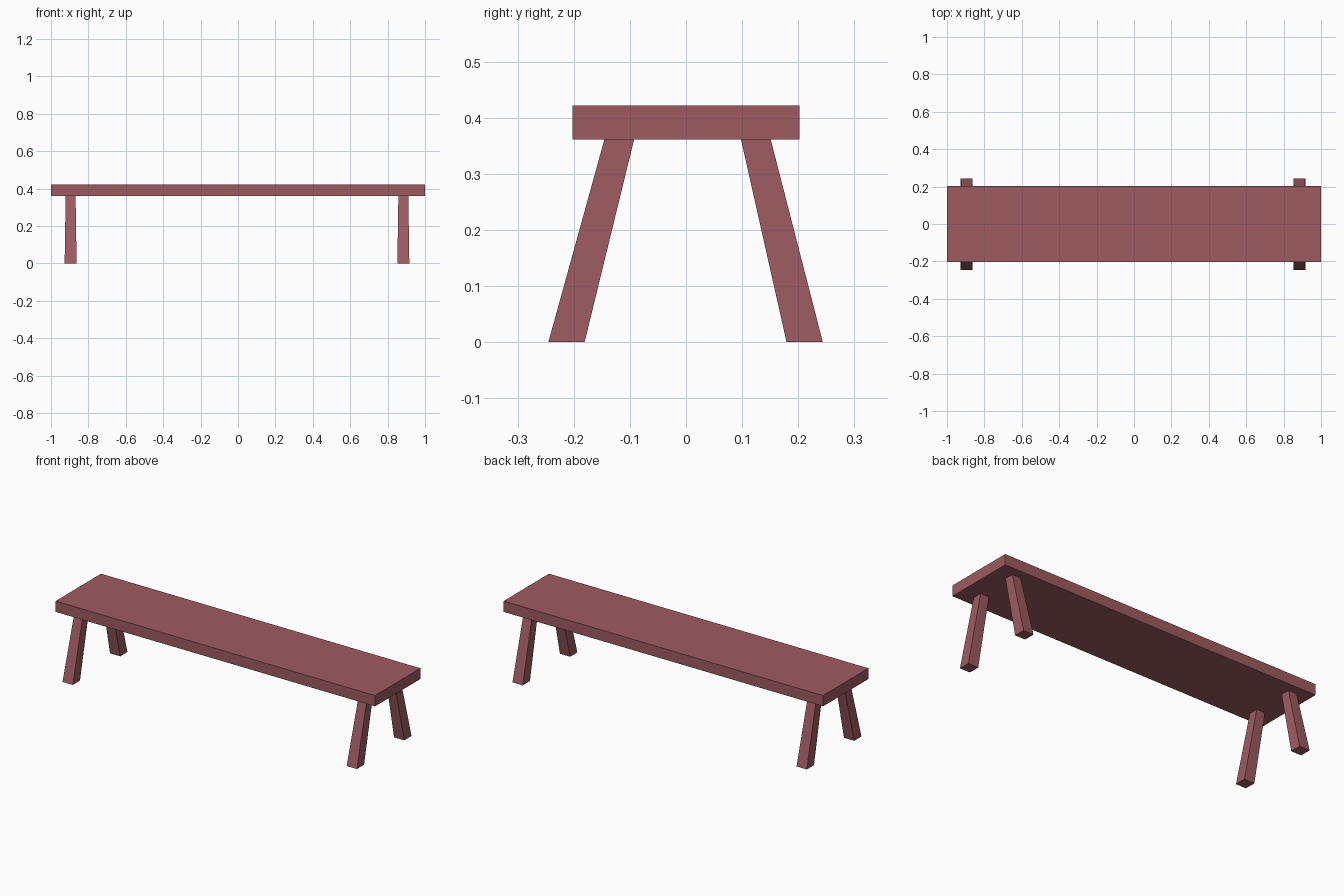
import bpy, bmesh

if "Cube" in bpy.data.objects:
    bpy.data.objects.remove(bpy.data.objects["Cube"])

wood = bpy.data.materials.new("reddish brown wood")
wood.diffuse_color = (0.342, 0.105, 0.120, 1)
wood.use_nodes = True
wood.node_tree.nodes["Principled BSDF"].inputs["Base Color"].default_value = wood.diffuse_color

SEAT_BOTTOM, SEAT_TOP = 0.361, 0.422


def tapered_block(name, bottom, top):
    """Hexahedron between two level rectangles, each (cx, cy, half_x, half_y, z)."""
    bm = bmesh.new()
    rings = []
    for cx, cy, hx, hy, z in (bottom, top):
        rings.append([bm.verts.new((cx + sx * hx, cy + sy * hy, z))
                      for sx, sy in ((-1, -1), (1, -1), (1, 1), (-1, 1))])
    low, high = rings
    bm.faces.new(low[::-1])
    bm.faces.new(high)
    for i in range(4):
        j = (i + 1) % 4
        bm.faces.new((low[i], low[j], high[j], high[i]))
    mesh = bpy.data.meshes.new(name)
    bm.to_mesh(mesh)
    bm.free()
    mesh.materials.append(wood)
    obj = bpy.data.objects.new(name, mesh)
    bpy.context.collection.objects.link(obj)


# Seat plank
tapered_block("seat", (0, 0, 1, 0.2027, SEAT_BOTTOM), (0, 0, 1, 0.2027, SEAT_TOP))

# Four splayed legs, thicker at the foot
for side, x in (("left", -0.895), ("right", 0.884)):
    for end, foot_y, top_y in (("front", -0.213, -0.119), ("back", 0.2115, 0.1245)):
        tapered_block(f"{end}_{side}_leg",
                      (x, foot_y, 0.032, 0.0323, 0),
                      (x, top_y, 0.0265, 0.0265, SEAT_BOTTOM))
